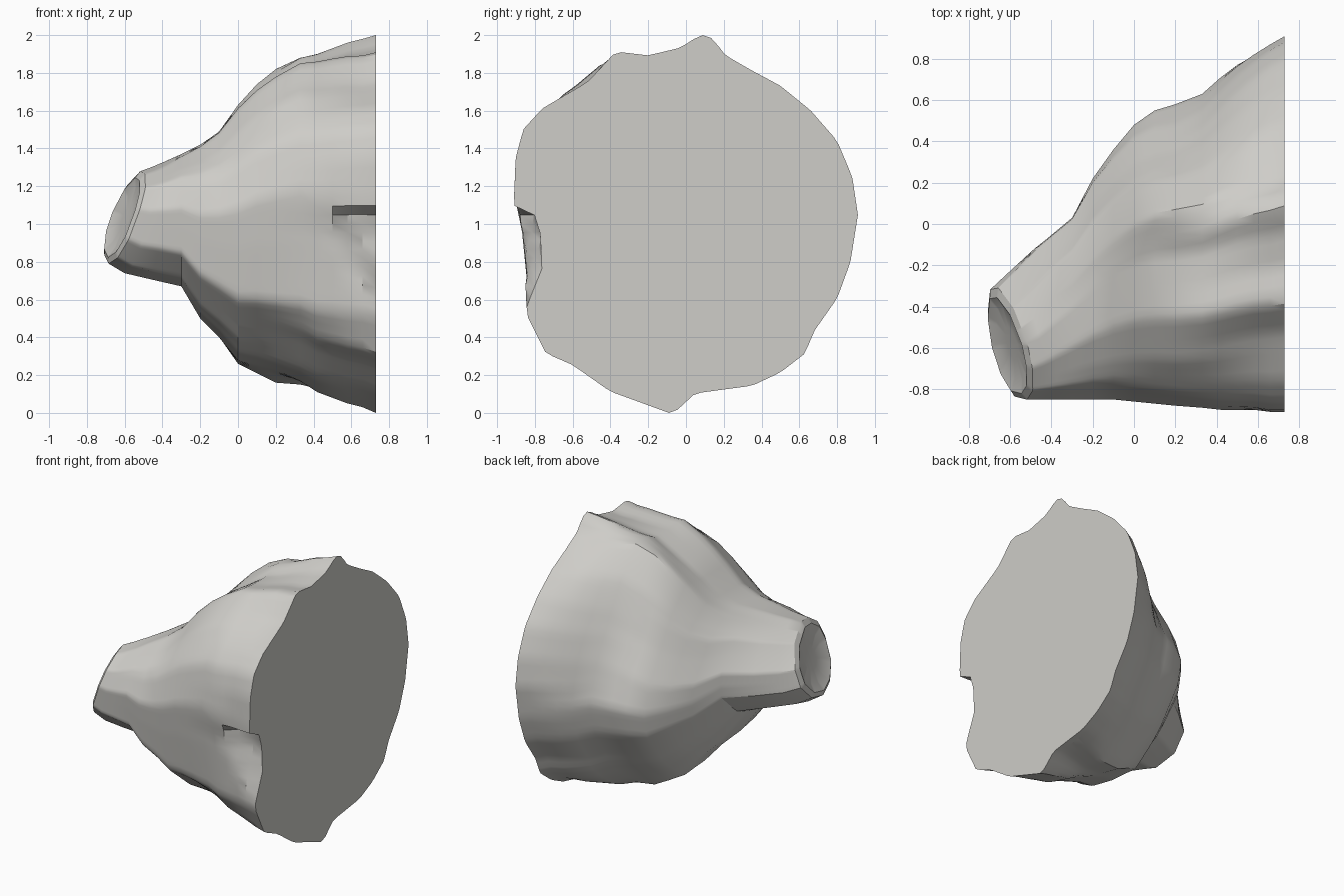
import bpy, bmesh, math
from mathutils import Vector

cube = bpy.data.objects.get("Cube")
if cube:
    bpy.data.objects.remove(cube, do_unlink=True)

SIDES = 128

# Outlines in the y-z plane, running round from the top crest towards the back
BROAD_OUTLINE = [(.08, 2), (.14, 1.98), (.21, 1.89), (.35, 1.81), (.5, 1.73), (.66, 1.6), (.8, 1.44),
                 (.88, 1.25), (.91, 1.05), (.87, .8), (.8, .61), (.68, .44), (.63, .32), (.5, .22),
                 (.35, .15), (.05, .11), (-.07, 0), (-.4, .12), (-.6, .26), (-.74, .32), (-.84, .52),
                 (-.86, .95), (-.91, 1.11), (-.9, 1.35), (-.86, 1.5), (-.76, 1.61), (-.52, 1.75),
                 (-.37, 1.91), (-.2, 1.89), (-.03, 1.93)]
WAIST_OUTLINE = [(.06, 1.82), (.22, 1.62), (.35, 1.35), (.48, 1.13), (.58, .9), (.53, .7), (.35, .42),
                 (.08, .16), (-.4, .27), (-.8, .58), (-.85, .9), (-.88, 1.15), (-.82, 1.42),
                 (-.66, 1.62), (-.45, 1.77), (-.15, 1.74)]
NECK_OUTLINE = [(-.48, 1.33), (-.25, 1.24), (-.12, 1.07), (-.13, .92), (-.28, .78), (-.5, .72),
                (-.7, .76), (-.83, .88), (-.85, 1.08), (-.79, 1.22), (-.64, 1.31)]

# Stations along the length: x, bottom, top, front, back
STATIONS = [(-.6, .79, 1.28, -.85, -.31), (-.52, .74, 1.3, -.85, -.23), (-.42, .71, 1.33, -.85, -.11),
            (-.3, .67, 1.37, -.85, .03), (-.2, .5, 1.42, -.85, .22), (-.1, .4, 1.49, -.85, .36),
            (0, .26, 1.63, -.86, .48), (.1, .21, 1.74, -.87, .55), (.2, .16, 1.82, -.88, .58),
            (.33, .15, 1.88, -.89, .63), (.42, .11, 1.9, -.9, .71), (.5, .08, 1.93, -.9, .77),
            (.58, .05, 1.96, -.9, .82), (.66, .03, 1.98, -.91, .87), (.73, 0, 2, -.91, .91)]


def fit(points, front, back, bottom, top):
    """Scale and move a closed outline to fill a rectangle."""
    ys, zs = [p[0] for p in points], [p[1] for p in points]

    def remap(value, values, low, high):
        return low + (value - min(values)) / (max(values) - min(values)) * (high - low)

    return [(remap(y, ys, front, back), remap(z, zs, bottom, top)) for y, z in points]


def radius_at(outline, angle):
    """Distance from the centre to the outline along one direction."""
    ray = Vector((math.cos(angle), math.sin(angle)))
    best = 0
    for start, end in zip(outline, outline[1:] + outline[:1]):
        a, b = Vector(start), Vector(end)
        edge = b - a
        det = ray.cross(edge)
        if abs(det) > 1e-9:
            along, across = a.cross(edge) / det, a.cross(ray) / det
            if -1e-6 <= across <= 1 + 1e-6:
                best = max(best, along)
    return best


def polar(outline):
    unit = fit(outline, -1, 1, -1, 1)
    return [radius_at(unit, math.tau * i / SIDES) for i in range(SIDES)]


def clamp(value):
    return max(0, min(1, value))


neck, waist, broad = polar(NECK_OUTLINE), polar(WAIST_OUTLINE), polar(BROAD_OUTLINE)


def section(x, bottom, top, front, back):
    """One ring of the body, blended from neck to waist to broad end."""
    to_waist, to_broad = clamp((x + .42) / .57), clamp((x - .2) / .46)
    ring = []
    for i in range(SIDES):
        r = neck[i] + (waist[i] - neck[i]) * to_waist
        r += (broad[i] - r) * to_broad
        ring.append((r * math.cos(math.tau * i / SIDES), r * math.sin(math.tau * i / SIDES)))
    slant = clamp((-.3 - x) / .3)
    points = []
    for y, z in fit(ring, front, back, bottom, top):
        # wedge-shaped break in the front rim, sharp along its upper side
        if y < -.7 and z < 1.06:
            y += .09 * clamp((x - .45) / .15) * clamp((z - 1 + 1.9 * (x - .5)) / .2)
        # slanted narrow tip
        points.append(Vector((x + slant * (.35 * (z - 1.04) - .25 * (y + .58)), y, z)))
    return points


def inset(ring, scale, push):
    """Shrink a ring around its middle and push it along the length."""
    middle = sum(ring, Vector()) / len(ring)
    return [middle + (p - middle) * scale + Vector((push, push * .5, 0)) for p in ring]


rings = [section(*station) for station in STATIONS]
tip = rings[0]
# rounded lip and shallow dished end
rings = [inset(tip, .3, .01), inset(tip, .65, .005), inset(tip, .86, -.015)] + rings

bm = bmesh.new()
loops = [[bm.verts.new(p) for p in ring] for ring in rings]
for low, high in zip(loops, loops[1:]):
    for i in range(SIDES):
        j = (i + 1) % SIDES
        bm.faces.new((low[i], low[j], high[j], high[i]))
bm.faces.new(loops[0])
bm.faces.new(loops[-1])
bmesh.ops.recalc_face_normals(bm, faces=bm.faces)

mesh = bpy.data.meshes.new("tapered_stump")
bm.to_mesh(mesh)
bm.free()
body = bpy.data.objects.new("tapered_stump", mesh)
bpy.context.collection.objects.link(body)

# Single warm grey
grey = bpy.data.materials.new("warm_grey")
grey.use_nodes = True
colour = (.62, .61, .58, 1)
grey.diffuse_color = colour
grey.node_tree.nodes["Principled BSDF"].inputs["Base Color"].default_value = colour
mesh.materials.append(grey)

bpy.context.view_layer.objects.active = body
body.select_set(True)
bpy.ops.object.shade_smooth_by_angle(angle=math.radians(30))
